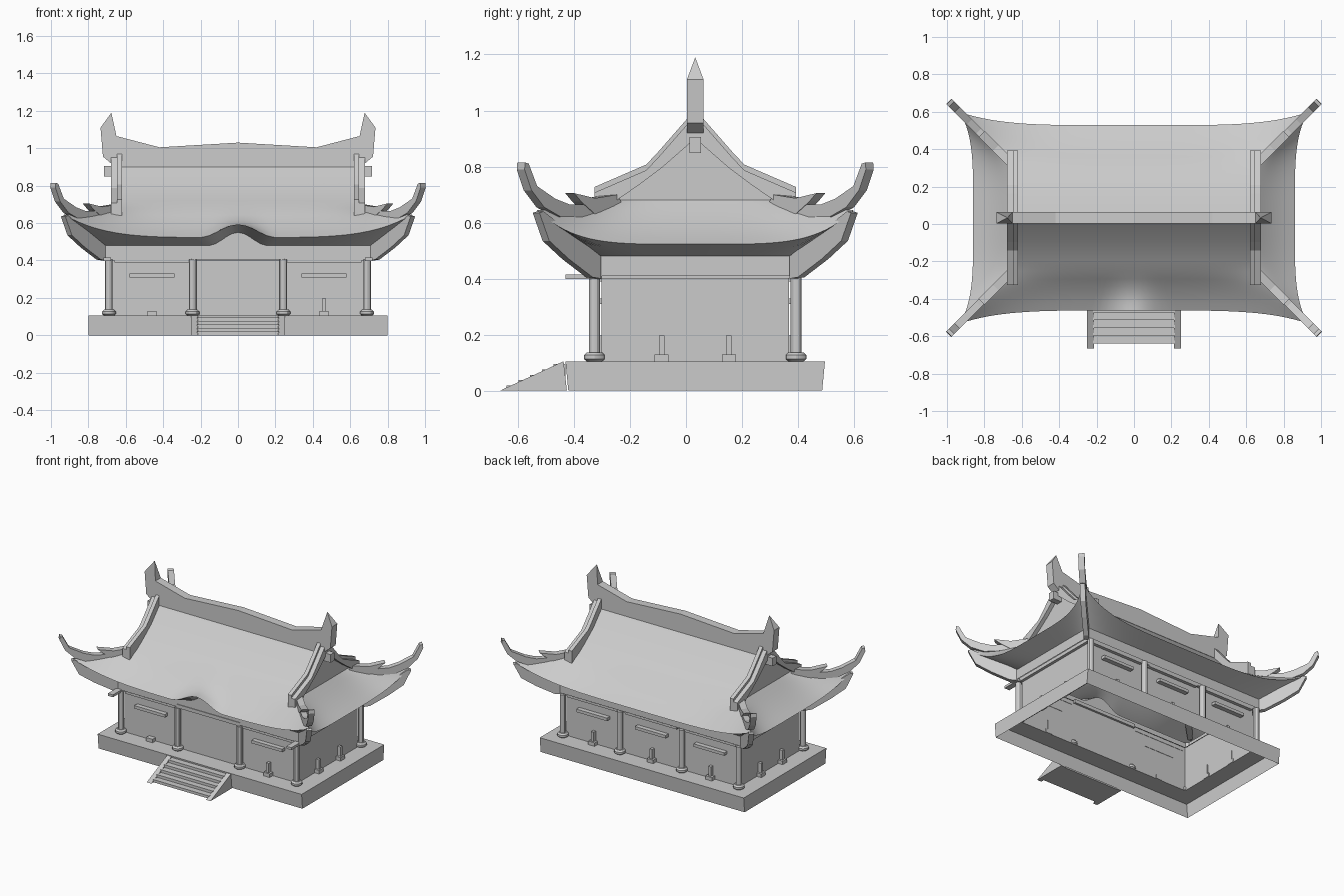
import bpy, bmesh, math

if "Cube" in bpy.data.objects:
    bpy.data.objects.remove(bpy.data.objects["Cube"])

CY = 0.033                      # building axis in y
X0, Y0 = 0.65, 0.285            # foot of the gable
X1, Y1 = 0.93, 0.565            # eave corners
SLOPE = [(0, 0.93), (0.12, 0.80), (0.225, 0.72), (Y0, 0.68)]

GREY = (0.6, 0.6, 0.6, 1)
stone = bpy.data.materials.new("light_grey")
stone.use_nodes = True
stone.diffuse_color = GREY
stone.node_tree.nodes["Principled BSDF"].inputs["Base Color"].default_value = GREY


def make(name, verts, faces, smooth=False):
    mesh = bpy.data.meshes.new(name)
    mesh.from_pydata(verts, [], faces)
    bm = bmesh.new()
    bm.from_mesh(mesh)
    bmesh.ops.remove_doubles(bm, verts=bm.verts, dist=0.0005)
    bmesh.ops.recalc_face_normals(bm, faces=bm.faces)
    bm.to_mesh(mesh)
    bm.free()
    mesh.materials.append(stone)
    obj = bpy.data.objects.new(name, mesh)
    bpy.context.collection.objects.link(obj)
    if smooth:
        bpy.ops.object.select_all(action='DESELECT')
        obj.select_set(True)
        bpy.context.view_layer.objects.active = obj
        bpy.ops.object.shade_smooth_by_angle(angle=math.radians(30))
    return obj


def prism(name, poly, place, a, b):
    """Extrude a 2D outline between depths a and b; place maps (p, q, depth) to 3D."""
    n = len(poly)
    verts = [place(p, q, d) for d in (a, b) for p, q in poly]
    faces = [list(range(n)), list(range(2 * n - 1, n - 1, -1))]
    faces += [(i, (i + 1) % n, n + (i + 1) % n, n + i) for i in range(n)]
    return make(name, verts, faces)


def box(name, x, y, z0, z1, wx, wy):
    h, k = wx / 2, wy / 2
    outline = [(x - h, y - k), (x + h, y - k), (x + h, y + k), (x - h, y + k)]
    return prism(name, outline, lambda p, q, d: (p, q, d), z0, z1)


def skin(name, loops, smooth=False, caps=False):
    """Join equal-sized closed loops of points into a tube."""
    n = len(loops[0])
    verts = [v for loop in loops for v in loop]
    faces = [(r * n + i, r * n + (i + 1) % n, (r + 1) * n + (i + 1) % n, (r + 1) * n + i)
             for r in range(len(loops) - 1) for i in range(n)]
    if caps:
        faces.append(list(range(len(verts) - n, len(verts))))
    return make(name, verts, faces, smooth)


def rect(hx, hy, z):
    return [(sx * hx, CY + sy * hy, z) for sx, sy in ((-1, -1), (1, -1), (1, 1), (-1, 1))]


def ring(x, y, r, z, n=12):
    return [(x + r * math.cos(i * math.tau / n), y + r * math.sin(i * math.tau / n), z)
            for i in range(n)]


# Platform, open below, and the wall shell
skin("platform", [rect(0.80, 0.453, 0), rect(0.80, 0.463, 0.105), rect(0.68, 0.335, 0.105)])
skin("walls", [rect(0.68, 0.335, 0.105), rect(0.68, 0.335, 0.42)])
skin("top_beam", [rect(0.68, 0.335, 0.40), rect(0.70, 0.357, 0.40),
                  rect(0.70, 0.357, 0.425), rect(0.68, 0.335, 0.425)])

# Stairs with sloping side rails
STEPS = 5
FRONT = -0.43
stair = [(FRONT, 0)]
for i in range(STEPS):
    z = 0.095 * (STEPS - i) / STEPS
    stair += [(FRONT - 0.042 * i, z), (FRONT - 0.042 * (i + 1), z)]
stair.append((FRONT - 0.042 * STEPS, 0))
prism("stairs", stair, lambda p, q, d: (d, p, q), -0.22, 0.22)
for side in (-1, 1):
    prism("stair_rail", [(-0.425, 0), (-0.437, 0.105), (-0.665, 0)],
          lambda p, q, d: (side * d, p, q), 0.215, 0.25)

# Columns on round footings
FOOT = [(0.027, 0.105), (0.037, 0.113), (0.037, 0.127), (0.027, 0.137), (0.02, 0.137), (0.02, 0.405)]
for s in (-1, 1):
    for x in (-0.69, -0.243, 0.243, 0.69):
        skin("column", [ring(x, CY + s * 0.36, r, z) for r, z in FOOT], True, True)
for x in (-0.70, 0.70):
    box("beam_end", x, -0.365, 0.398, 0.415, 0.04, 0.13)

# Door lintel, panel rails, window bars and small posts
box("door_lintel", 0, CY - 0.345, 0.405, 0.43, 0.50, 0.05)
for s in (-1, 1):
    for x in (-0.46, 0, 0.46):
        y = CY + s * 0.345
        if x or s > 0:
            box("panel_rail", x, y, 0.39, 0.405, 0.40, 0.025)
            box("window_bar", x, CY + s * 0.35, 0.309, 0.33, 0.24, 0.035)
            box("post_foot", x, CY + s * 0.35, 0.105, 0.13, 0.05, 0.04)
        if s > 0 or x > 0:
            box("small_post", x, y, 0.105, 0.197, 0.02, 0.03)
    for y in (-0.12, 0.12):
        box("side_post", s * 0.69, CY + y, 0.105, 0.197, 0.03, 0.02)
        box("side_post_foot", s * 0.695, CY + y, 0.105, 0.13, 0.04, 0.05)


def lerp(a, b, t):
    return a + (b - a) * t


def roof_column(u, long_side, bump):
    """Points (along, outward, height) from ridge to eave, then soffit and frieze."""
    a0, a1, d0, d1 = (X0, X1, Y0, Y1) if long_side else (Y0, Y1, X0, X1)
    flare = abs(u) ** 4.5
    rise = 0.07 * bump * math.cos(min(abs(u) / 0.22, 1) * math.pi / 2) ** 2
    eave_d, eave_z = d1 - 0.07 * (1 - flare), 0.523 + 0.122 * flare
    pts = [(u * a0, y, z) if long_side else (u * y, X0, z) for y, z in SLOPE]
    for k in range(1, 6):
        w = k / 5
        z = lerp(SLOPE[-1][1], eave_z, w) - 0.05 * w * (1 - w) + rise * w * w
        pts.append((u * lerp(a0, a1, w), lerp(d0, eave_d, w), z))
    in_a, in_d = (0.72, 0.365) if long_side else (0.365, 0.72)
    pts.append((u * in_a, in_d, 0.48 + rise))
    pts.append((u * in_a, in_d, 0.41))
    return pts


# Hip and gable roof shell, raised over the door at the front
verts, faces = [], []
N = 48
for long_side in (True, False):
    for s in (-1, 1):
        start = len(verts)
        for i in range(N + 1):
            col = roof_column(2 * i / N - 1, long_side, long_side and s < 0)
            rows = len(col)
            verts += [(a, CY + s * d, z) if long_side else (s * d, CY + a, z) for a, d, z in col]
        for i in range(N):
            for r in range(rows - 1):
                k = start + i * rows + r
                faces.append((k, k + 1, k + rows + 1, k + rows))
make("roof", verts, faces, True)

# Ridge with upturned, pointed ends
half = [(0.42, 1.005), (0.65, 1.065), (0.677, 1.19), (0.735, 1.11), (0.722, 0.955),
        (0.68, 0.92), (0.62, 0.90)]
outline = [(0, 1.03)] + half + [(-x, z) for x, z in reversed(half)]
prism("ridge", outline, lambda p, q, d: (p, CY + (0 if q > 1.15 else d), q), -0.03, 0.03)

# Gable ribs, barge boards and purlin ends
RIB = [(0, 0.99), (0.025, 0.975), (0.13, 0.855), (0.175, 0.807), (0.36, 0.727), (0.36, 0.64),
       (0.28, 0.68), (0.2, 0.735), (0.12, 0.795), (0, 0.90)]
BOARD = [(y, z - 0.02) if i < 5 else (y, z) for i, (y, z) in enumerate(RIB)]
for sx in (-1, 1):
    for sy in (-1, 1):
        def across(p, q, d):
            return (sx * d, CY + sy * p, q)
        prism("gable_rib", RIB, across, 0.62, 0.647)
        prism("barge_board", BOARD, across, 0.647, 0.678)
    box("purlin_end", sx * 0.68, CY, 0.848, 0.905, 0.075, 0.042)

# Corner ribs: two stacked above each hip, one below each eave
UPPER = [(0.64, 0.66), (0.66, 0.70), (0.74, 0.687), (0.815, 0.705), (0.79, 0.675), (0.74, 0.63)]
LOWER = [(0.72, 0.62), (0.76, 0.665), (0.83, 0.665), (0.88, 0.685), (0.945, 0.73), (0.975, 0.81),
         (0.988, 0.815), (0.99, 0.79), (0.965, 0.715), (0.92, 0.655), (0.86, 0.62)]
UNDER = [(0.715, 0.40), (0.715, 0.48), (0.92, 0.64), (0.935, 0.635), (0.90, 0.535), (0.83, 0.47),
         (0.745, 0.405)]
for sx in (-1, 1):
    for sy in (-1, 1):
        def diagonal(p, q, d):
            return (sx * (p + d), CY + sy * (p - 0.367 - d), q)
        prism("hip_rib_inner", UPPER, diagonal, -0.016, 0.016)
        prism("hip_rib_outer", LOWER, diagonal, -0.014, 0.014)
        prism("eave_bracket", UNDER, diagonal, -0.012, 0.012)
